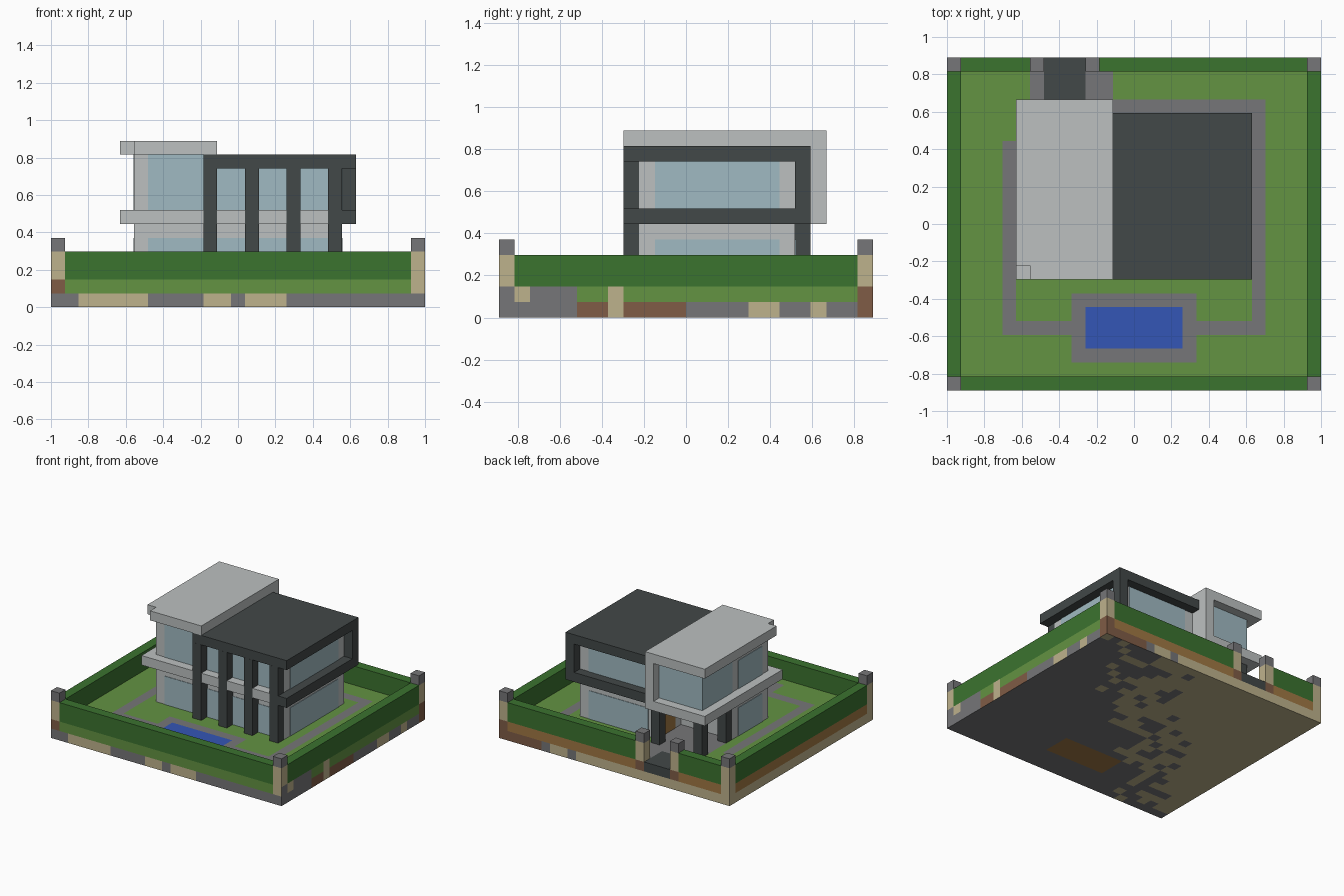
import bpy, bmesh, random
from mathutils import Vector

random.seed(4)
cube = bpy.data.objects.get("Cube")
if cube:
    bpy.data.objects.remove(cube, do_unlink=True)

V = 2 / 27  # block size of the model's grid
NX, NY = 27, 24


def linear(c):
    c /= 255
    return c / 12.92 if c <= 0.04045 else ((c + 0.055) / 1.055) ** 2.4


def material(name, *rgb):
    m = bpy.data.materials.new(name)
    colour = [linear(c) for c in rgb] + [1]
    m.use_nodes = True
    m.diffuse_color = colour
    m.node_tree.nodes["Principled BSDF"].inputs["Base Color"].default_value = colour
    return m


light = material("light_wall", 188, 192, 192)
dark = material("dark_frame", 66, 72, 72)
grass = material("grass", 99, 147, 66)
hedge = material("hedge_green", 59, 115, 47)
stone = material("stone", 118, 118, 120)
water = material("water", 52, 86, 182)
sand = material("sand", 190, 178, 140)
brown = material("brown_brick", 128, 92, 70)
glass = material("glass", 160, 186, 194)
earth = material("earth", 160, 120, 68)


def point(i, j, k):
    return Vector((i - NX / 2, j - NY / 2, k)) * V


def add_object(name, bm, mats):
    me = bpy.data.meshes.new(name)
    bm.to_mesh(me)
    bm.free()
    for m in mats:
        me.materials.append(m)
    ob = bpy.data.objects.new(name, me)
    bpy.context.collection.objects.link(ob)
    return ob


def add_box(bm, x0, x1, y0, y1, z0, z1):
    lo, hi = point(x0, y0, z0), point(x1, y1, z1)
    for v in bmesh.ops.create_cube(bm, size=1)["verts"]:
        v.co = Vector([(lo[a] + hi[a]) / 2 + v.co[a] * (hi[a] - lo[a]) for a in range(3)])


def boxes(name, mat, *parts):
    bm = bmesh.new()
    for p in parts:
        add_box(bm, *p)
    return add_object(name, bm, [mat])


# Ground slab, cut into blocks and coloured by block position
def inside(x, y, x0, x1, y0, y1):
    return x0 < x < x1 and y0 < y < y1


def top_colour(x, y):
    if inside(x, y, 10, 17, 3, 6):
        return water
    if inside(x, y, 7, 10, 21, 24):
        return dark
    paths = [(9, 18, 2, 7), (4, 23, 4, 5), (22, 23, 4, 21), (4, 5, 4, 18),
             (12, 23, 20, 21), (6, 12, 15, 22), (6, 12, 21, 23)]
    return stone if any(inside(x, y, *p) for p in paths) else grass


def pick(pos, spans, default):
    for a, b, m in spans:
        if a < pos < b:
            return m
    return default


def rubble(x, y):
    blend = (y - 12) * V * 0.84 - (x - 13.5) * V
    return sand if blend + random.uniform(-0.45, 0.45) > 0.1 else stone


def ground_colour(n, x, y, z):
    if n.z > 0.5:
        return top_colour(x, y)
    if n.z < -0.5:
        return earth if inside(x, y, 10, 17, 3, 6) else rubble(x, y)
    if n.y < -0.5:  # front
        if z > 1:
            return pick(x, [(0, 1, brown), (26, 27, sand)], grass)
        return pick(x, [(2, 7, sand), (11, 13, sand), (14, 17, sand), (26, 26.2, sand)], stone)
    if n.x > 0.5:  # right-hand side
        if z > 1:
            return pick(y, [(1, 2, sand), (0, 5, stone), (7, 8, sand), (23, 24, brown)], grass)
        return pick(y, [(5, 7, brown), (7, 8, sand), (8, 12, brown), (16, 18, sand),
                        (20, 21, sand), (23, 24, brown)], stone)
    if n.y > 0.5:  # back
        if z > 1:
            return pick(x, [(0, 1, sand), (6, 7, brown), (7, 10, dark), (10, 11, brown),
                            (26, 27, brown)], earth)
        return brown if x > 22 else rubble(x, y)
    return earth if z > 1 and 1 < y < 23 else sand


bm = bmesh.new()
add_box(bm, 0, NX, 0, NY, 0, 2)
for axis, count in enumerate((NX, NY, 2)):
    for c in range(1, count):
        cut = [0, 0, 0]
        cut[axis] = c
        normal = [float(a == axis) for a in range(3)]
        bmesh.ops.bisect_plane(bm, geom=bm.verts[:] + bm.edges[:] + bm.faces[:],
                               plane_co=point(*cut), plane_no=normal)
palette = [grass, stone, sand, brown, earth, dark, water]
bm.normal_update()
for f in bm.faces:
    c = f.calc_center_median() / V
    f.material_index = palette.index(ground_colour(f.normal, c.x + NX / 2, c.y + NY / 2, c.z))
add_object("ground", bm, palette)

# Hedges between the posts, with a gap for the gate
boxes("hedges", hedge, (1, 26, 0, 1, 2, 4), (0, 1, 1, 23, 2, 4), (26, 27, 1, 23, 2, 4),
      (1, 6, 23, 24, 2, 4), (11, 26, 23, 24, 2, 4))
posts = [(0, 0), (26, 0), (0, 23), (26, 23), (6, 23), (10, 23)]
boxes("fence_posts", sand, *[(x, x + 1, y, y + 1, 2, 4) for x, y in posts])
boxes("post_caps", stone, *[(x, x + 1, y, y + 1, 4, 5) for x, y in posts])

# House body: lower floor with an open porch at the back corner, upper floor above
boxes("lower_walls", light, (6, 12, 9, 15, 2, 6), (11.99, 21, 9, 19, 2, 6))
boxes("upper_walls", light, (12, 21, 9, 19, 6, 10), (6, 12, 9, 20, 7, 11))
boxes("floor_slab", light, (5, 12, 8, 21, 6, 7), (12, 20, 8, 9, 6, 7))
boxes("light_roof", light, (5, 12, 9, 21, 11, 12), (6, 12, 8, 9, 11, 12))
boxes("light_back_post", light, (11, 12, 20, 21, 7, 11))

# Dark roof, frame and pillars
boxes("dark_roof", dark, (11, 22, 8, 9, 10, 11), (12, 22, 9, 20, 10, 11))
boxes("dark_band", dark, (21, 22, 8, 20, 6, 7), (12, 21, 19, 20, 6, 7))
boxes("dark_back_post", dark, (21, 22, 19, 20, 7, 10))
boxes("front_pillars", dark, *[(x, x + 1, 7.99, 9, 2, 10) for x in (11, 14, 17, 20)])
boxes("porch_pillars", dark, (11, 12, 19, 20, 2, 6), (6, 7, 19, 20, 2, 6), (6, 7, 15, 16, 2, 6))

# Windows and door as thin plates on the walls
T = 0.05


def plates_y(name, y, *spans):
    boxes(name, glass, *[(a, b, y - T, y + T, c, d) for a, b, c, d in spans])


def plates_x(name, x, *spans):
    boxes(name, glass, *[(x - T, x + T, a, b, c, d) for a, b, c, d in spans])


bays = [(12, 14), (15, 17), (18, 20)]
plates_y("front_windows", 9, (7, 11, 2, 5), (7, 11, 7, 11),
         *[(a, b, z0, z1) for a, b in bays for z0, z1 in ((2, 5), (7, 10))])
plates_x("right_windows", 21, (10, 18, 2, 5), (10, 18, 7, 10))
plates_y("back_windows", 19, (13, 20, 2, 5), (13, 20, 7, 10))
plates_y("back_corner_window", 20, (6, 11, 7, 11))
plates_x("left_windows", 6, (15, 20, 7, 11), (10, 14, 7, 10), (10, 14, 2, 5))
boxes("porch_door", earth, (12 - T, 12 + T, 16, 18, 2, 5))
